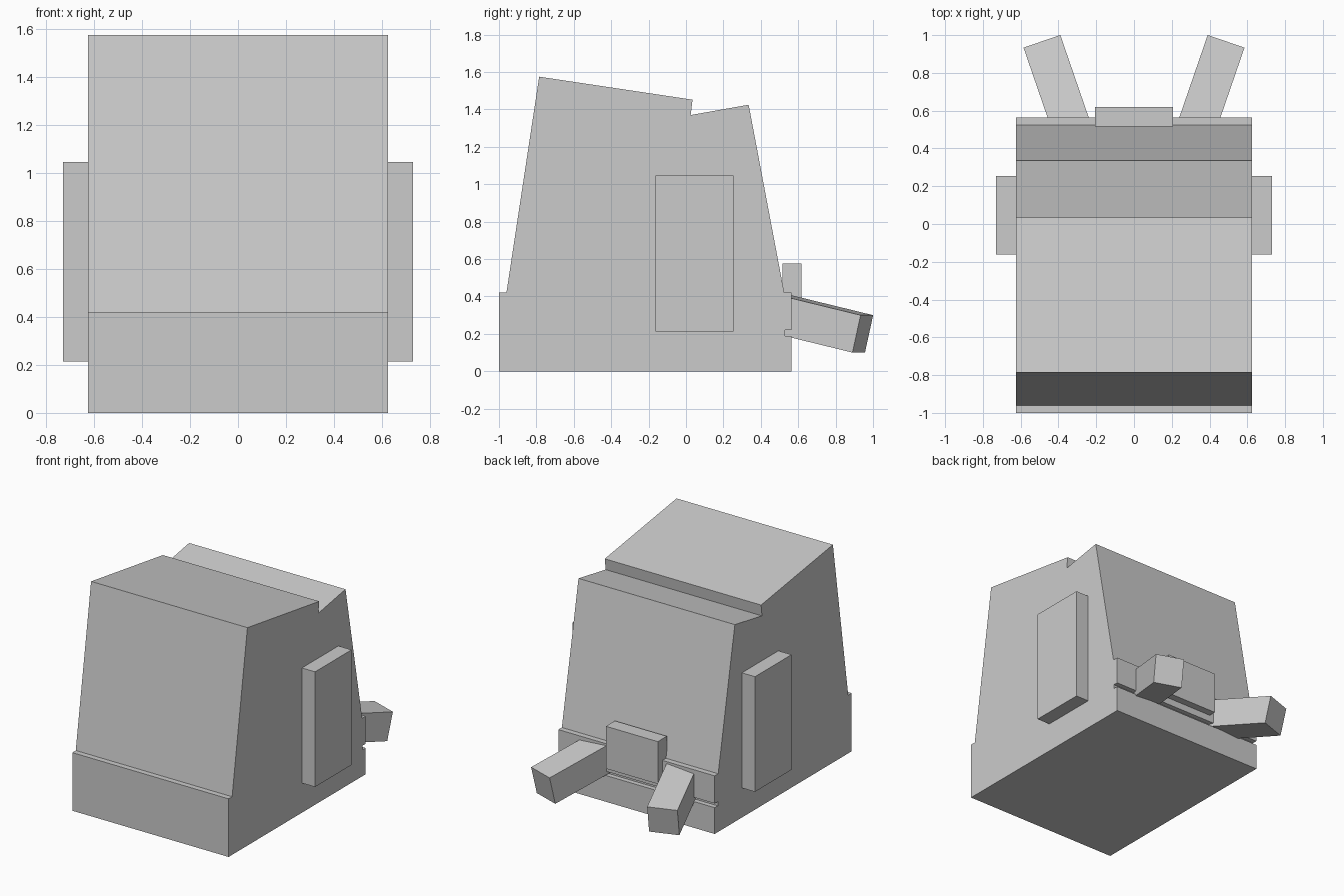
import bpy, math
from mathutils import Matrix, Vector

if "Cube" in bpy.data.objects:
    bpy.data.objects.remove(bpy.data.objects["Cube"])


def add_object(name, verts, faces):
    mesh = bpy.data.meshes.new(name)
    mesh.from_pydata(verts, [], faces)
    mesh.update()
    obj = bpy.data.objects.new(name, mesh)
    bpy.context.collection.objects.link(obj)
    return obj


def extrude_x(name, profile, half):
    # Side profile (y, z) extruded symmetrically along x
    n = len(profile)
    verts = [(s * half, y, z) for s in (1, -1) for y, z in profile]
    faces = [list(range(n)), list(range(2 * n - 1, n - 1, -1))]
    faces += [(i, i + n, (i + 1) % n + n, (i + 1) % n) for i in range(n)]
    return add_object(name, verts, faces)


def box(name, center, size, rot=Matrix.Identity(3)):
    verts = [Vector(center) + rot @ Vector((a * size[0] / 2, b * size[1] / 2, c * size[2] / 2))
             for a in (-1, 1) for b in (-1, 1) for c in (-1, 1)]
    faces = [(0, 1, 3, 2), (4, 6, 7, 5), (0, 4, 5, 1), (2, 3, 7, 6), (0, 2, 6, 4), (1, 5, 7, 3)]
    return add_object(name, verts, faces)


# Tapered body on a wider base, with a stepped roof and a thin rear groove
extrude_x("body", [
    (-1.0, 0), (0.565, 0), (0.565, 0.19), (0.53, 0.19), (0.53, 0.22), (0.565, 0.22),
    (0.565, 0.42), (0.525, 0.42), (0.335, 1.425), (0.025, 1.37), (0.035, 1.452),
    (-0.785, 1.575), (-0.96, 0.42), (-1.0, 0.42)], 0.625)

# Block at the back
box("rear_block", (0, 0.567, 0.423), (0.415, 0.103, 0.306))

for s, side in ((1, "right"), (-1, "left")):
    # Side panel
    box(f"{side}_side_panel", (s * 0.6725, 0.046, 0.63), (0.115, 0.417, 0.832))
    # Splayed, drooping rear leg
    rot = Matrix.Rotation(-s * math.radians(19), 3, 'Z') @ Matrix.Rotation(math.radians(-13), 3, 'X')
    top_end = Vector((s * 0.4875, 0.967, 0.30))
    center = top_end - rot @ Vector((0, 0.25, 0.1025))
    box(f"{side}_rear_leg", center, (0.206, 0.5, 0.205), rot)
